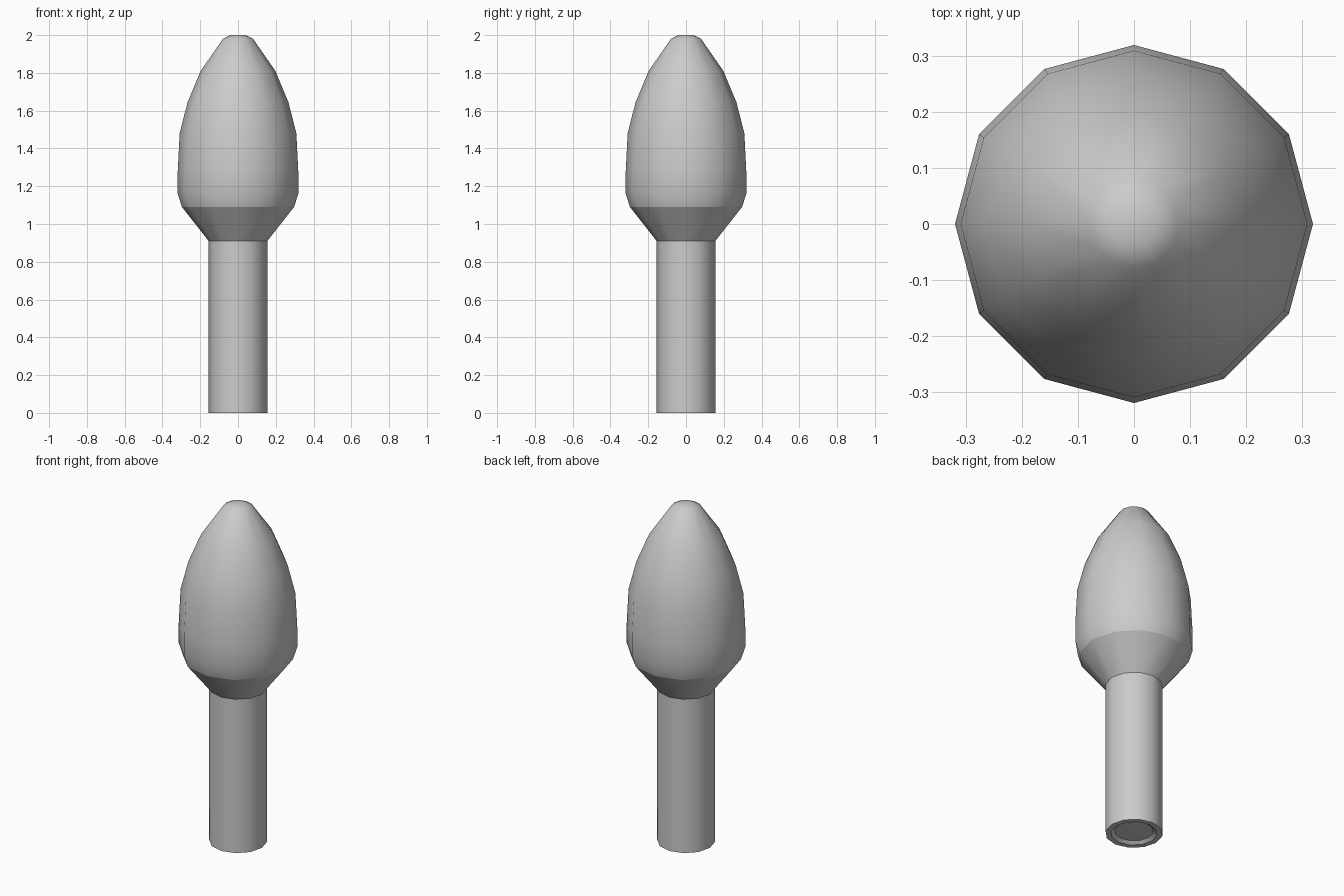
import bpy, bmesh, math

if "Cube" in bpy.data.objects:
    bpy.data.objects.remove(bpy.data.objects["Cube"])

SIDES = 12

grey = bpy.data.materials.new("plain grey")
grey.diffuse_color = (0.6, 0.6, 0.6, 1)
grey.use_nodes = True
grey.node_tree.nodes["Principled BSDF"].inputs["Base Color"].default_value = grey.diffuse_color


def lathe(name, profile, cap_start=False, cap_end=False):
    """Turn (radius, height) points, listed bottom to top, around z."""
    bm = bmesh.new()
    rings = []
    for r, z in profile:
        rings.append([bm.verts.new((r * math.cos(i * math.tau / SIDES),
                                    r * math.sin(i * math.tau / SIDES), z))
                      for i in range(SIDES)])
    for low, high in zip(rings, rings[1:]):
        for i in range(SIDES):
            j = (i + 1) % SIDES
            bm.faces.new((low[i], low[j], high[j], high[i]))
    if cap_start:
        bm.faces.new(rings[0][::-1])
    if cap_end:
        bm.faces.new(rings[-1])
    mesh = bpy.data.meshes.new(name)
    bm.to_mesh(mesh)
    bm.free()
    mesh.materials.append(grey)
    ob = bpy.data.objects.new(name, mesh)
    bpy.context.collection.objects.link(ob)
    bpy.ops.object.select_all(action='DESELECT')
    ob.select_set(True)
    bpy.context.view_layer.objects.active = ob
    bpy.ops.object.shade_smooth_by_angle(angle=math.radians(36))
    return ob


# Straight stem with a shallow recess in its foot
lathe("stem", [(0.105, 0.015), (0.125, 0.0), (0.155, 0.0), (0.155, 0.91)],
      cap_start=True)

# Flared collar under the bulb
lathe("collar", [(0.155, 0.91), (0.297, 1.09)])

# Pointed bulb with a small flat tip
lathe("bulb", [(0.297, 1.09), (0.319, 1.16), (0.319, 1.28), (0.309, 1.48),
               (0.267, 1.645), (0.198, 1.81), (0.08, 1.98), (0.04, 2.0)],
      cap_end=True)
